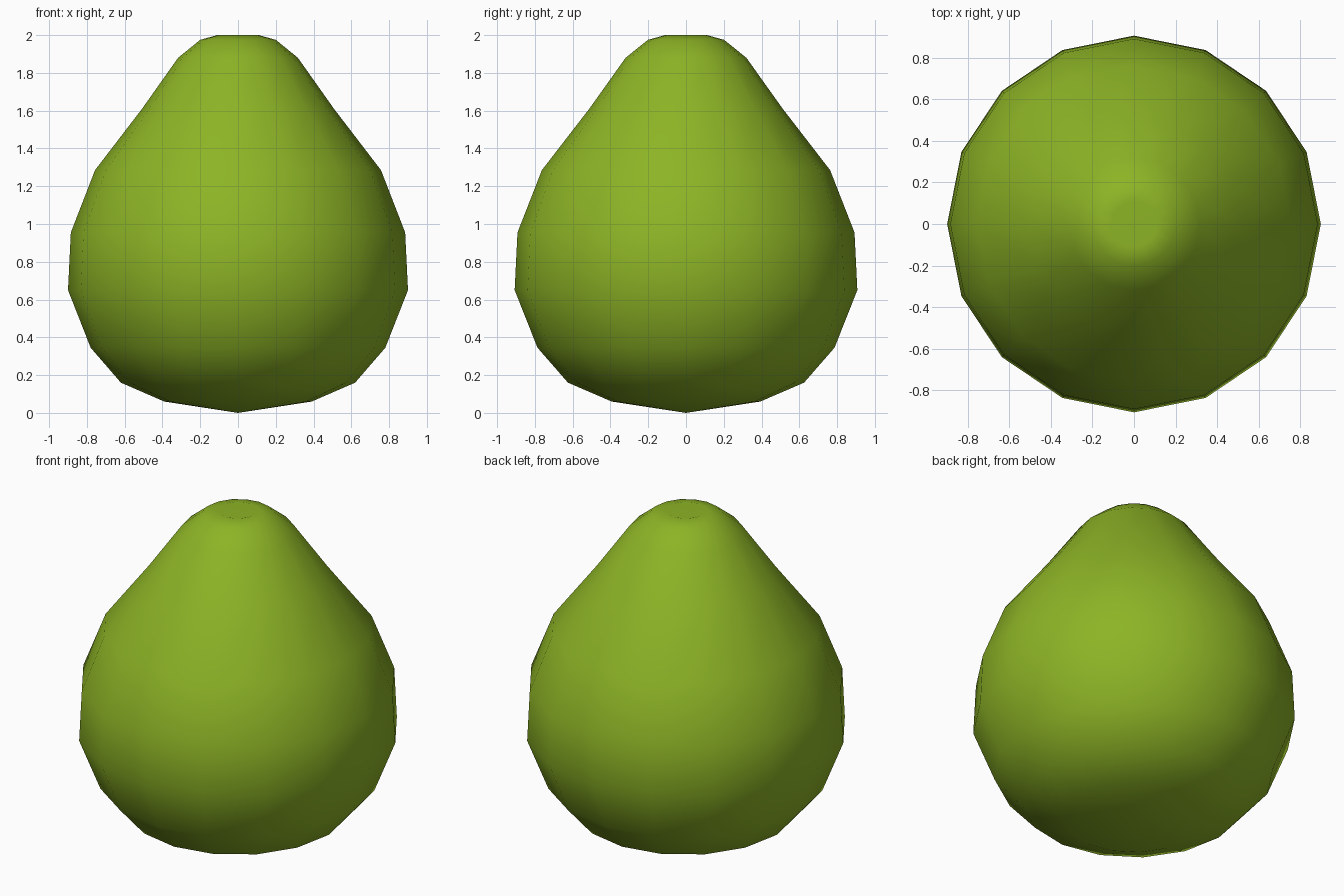
import bpy, bmesh, math

if "Cube" in bpy.data.objects:
    bpy.data.objects.remove(bpy.data.objects["Cube"])

SIDES = 16
# radius, height rings from the base to the dimple rim
PROFILE = [(0.39, 0.06), (0.62, 0.16), (0.78, 0.345), (0.9, 0.65),
           (0.885, 0.955), (0.757, 1.285), (0.508, 1.61), (0.317, 1.88),
           (0.20, 1.975), (0.11, 2.0)]
Y_STRETCH = 1.008

green = bpy.data.materials.new("pear green")
green.diffuse_color = (0.265, 0.456, 0.019, 1)
green.use_nodes = True
green.node_tree.nodes["Principled BSDF"].inputs["Base Color"].default_value = green.diffuse_color

# pear body: rings of a lathe closed by a base tip and a shallow top dimple
bm = bmesh.new()
rings = []
for r, z in PROFILE:
    rings.append([bm.verts.new((r * math.cos(2 * math.pi * i / SIDES),
                                r * math.sin(2 * math.pi * i / SIDES) * Y_STRETCH, z))
                  for i in range(SIDES)])
base = bm.verts.new((0, 0, 0))
dimple = bm.verts.new((0, 0, 1.965))
for i in range(SIDES):
    j = (i + 1) % SIDES
    bm.faces.new((base, rings[0][j], rings[0][i]))
    for a, b in zip(rings, rings[1:]):
        bm.faces.new((a[i], a[j], b[j], b[i]))
    bm.faces.new((rings[-1][i], rings[-1][j], dimple))
for f in bm.faces:
    f.smooth = True
mesh = bpy.data.meshes.new("pear_body")
bm.to_mesh(mesh)
bm.free()
mesh.materials.append(green)
pear = bpy.data.objects.new("pear_body", mesh)
bpy.context.collection.objects.link(pear)
